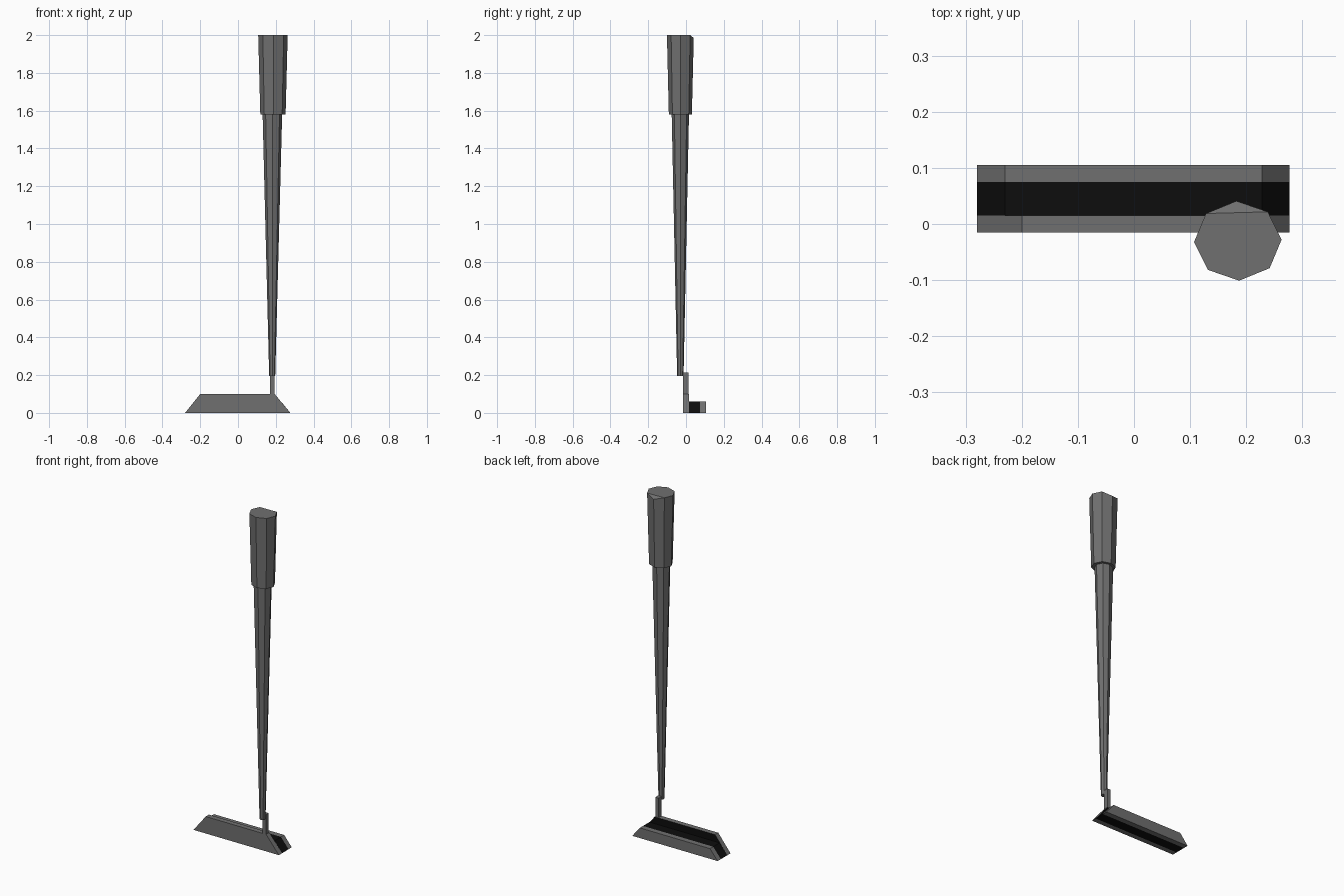
import bpy, bmesh
from math import cos, sin, tau

if "Cube" in bpy.data.objects:
    bpy.data.objects.remove(bpy.data.objects["Cube"], do_unlink=True)


def material(name, value):
    m = bpy.data.materials.new(name)
    m.use_nodes = True
    colour = (value, value, value, 1)
    m.diffuse_color = colour
    m.node_tree.nodes["Principled BSDF"].inputs["Base Color"].default_value = colour
    return m


grey = material("grey metal", 0.16)
black = material("black", 0.004)


def finish(name, bm, *mats):
    bmesh.ops.recalc_face_normals(bm, faces=bm.faces)
    mesh = bpy.data.meshes.new(name)
    bm.to_mesh(mesh)
    bm.free()
    for m in mats:
        mesh.materials.append(m)
    obj = bpy.data.objects.new(name, mesh)
    bpy.context.collection.objects.link(obj)
    return obj


def slab(name, profile, y0, y1, *mats):
    """Extrude an x-z outline from y0 to y1."""
    bm = bmesh.new()
    face = bm.faces.new([bm.verts.new((x, y0, z)) for x, z in profile])
    new = bmesh.ops.extrude_face_region(bm, geom=[face])["geom"]
    for v in new:
        if isinstance(v, bmesh.types.BMVert):
            v.co.y = y1
    return finish(name, bm, *mats)


def tapered(name, low, high, dip=0):
    """Eight-sided tapered tube; each end is (x, z, x radius, y radius)."""
    bm = bmesh.new()
    rings = []
    for x, z, rx, ry in (low, high):
        angles = [tau * i / 8 + 0.03 for i in range(8)]
        rings.append([bm.verts.new((x + rx * cos(a), -0.03 + ry * sin(a), z))
                      for a in angles])
    for i in range(8):
        j = (i + 1) % 8
        bm.faces.new((rings[0][i], rings[0][j], rings[1][j], rings[1][i]))
    bm.faces.new(rings[0])
    # The rear corner of the cap sits slightly lower
    rings[1][2].co.z -= dip
    bm.faces.new(rings[1][3:] + rings[1][:2])
    bm.faces.new(rings[1][1:4])
    return finish(name, bm, grey)


# Head: striking plate, dark recessed channel and rear bar
plate = slab("face_plate", [(-0.28, 0), (0.277, 0), (0.194, 0.1), (-0.2, 0.1)],
             -0.015, 0.015, grey, black)
for p in plate.data.polygons:
    p.material_index = int(p.normal.y > 0.9)
low_profile = [(-0.28, 0), (0.277, 0), (0.228, 0.06), (-0.23, 0.06)]
slab("dark_channel", low_profile, 0.015, 0.075, black)
slab("rear_bar", low_profile, 0.075, 0.105, grey)

# Neck joining the head to the shaft
slab("neck", [(0.17, 0.1), (0.192, 0.1), (0.192, 0.215), (0.17, 0.215)],
     -0.015, 0.012, grey)

# Shaft and grip
tapered("shaft", (0.181, 0.195, 0.016, 0.017), (0.182, 1.59, 0.052, 0.046))
tapered("grip", (0.185, 1.58, 0.067, 0.061), (0.185, 2.0, 0.078, 0.071), 0.015)
